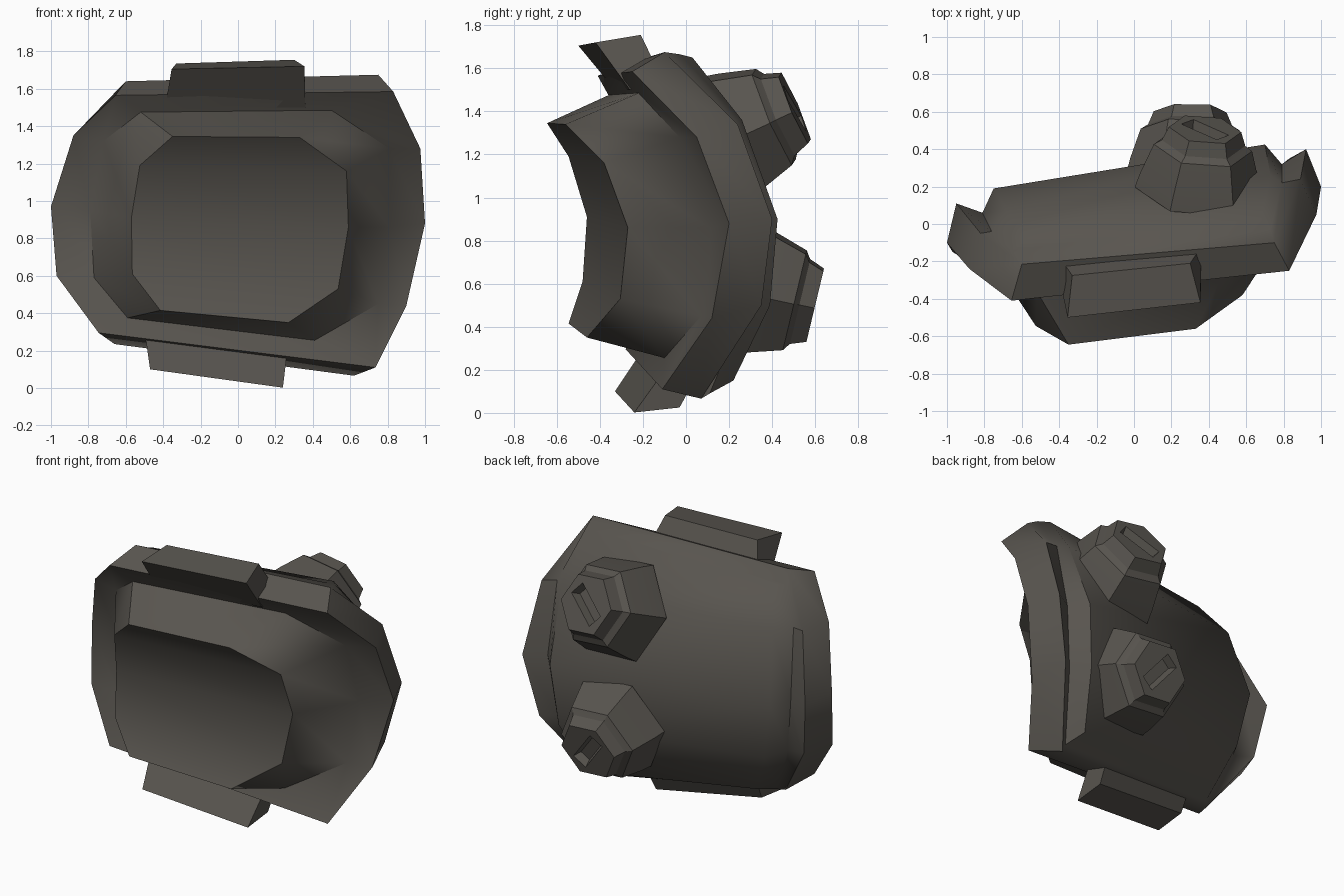
import bpy, bmesh, math
from mathutils import Vector

if "Cube" in bpy.data.objects:
    bpy.data.objects.remove(bpy.data.objects["Cube"])

mat = bpy.data.materials.new("dark_warm_grey")
mat.diffuse_color = (0.098, 0.090, 0.078, 1)
mat.use_nodes = True
mat.node_tree.nodes["Principled BSDF"].inputs["Base Color"].default_value = mat.diffuse_color


def finish(name, bm, angle=30):
    bmesh.ops.recalc_face_normals(bm, faces=bm.faces[:])
    me = bpy.data.meshes.new(name)
    bm.to_mesh(me)
    bm.free()
    ob = bpy.data.objects.new(name, me)
    bpy.context.collection.objects.link(ob)
    me.materials.append(mat)
    bpy.ops.object.select_all(action='DESELECT')
    ob.select_set(True)
    bpy.context.view_layer.objects.active = ob
    bpy.ops.object.shade_smooth_by_angle(angle=math.radians(angle))
    return ob


def bridge(bm, a, b):
    n = len(a)
    for i in range(n):
        bm.faces.new((a[i], a[(i + 1) % n], b[(i + 1) % n], b[i]))


def curved_cap(bm, r):
    # strips from left to right across a ten-point outline
    rows = [(r[0], r[1]), (r[9], r[2]), (r[8], r[3]), (r[7], r[4]), (r[6], r[5])]
    for (a, b), (c, d) in zip(rows, rows[1:]):
        bm.faces.new((a, b, d, c))


# Outlines run clockwise from the upper left corner
pad_face = [(-.35, -.645, 1.345), (.33, -.56, 1.34), (.58, -.38, 1.16), (.59, -.27, .86),
            (.535, -.305, .53), (.27, -.46, .35), (-.415, -.545, .415), (-.565, -.48, .61),
            (-.57, -.46, .91), (-.525, -.545, 1.19)]
pad_base = [(-.52, -.36, 1.475), (.5, -.22, 1.485), (.81, -.03, 1.28), (.81, .11, .86),
            (.75, .07, .45), (.41, -.10, .255), (-.59, -.25, .375), (-.77, -.16, .59),
            (-.79, -.13, .95), (-.72, -.25, 1.32)]
rim_front = [(-.655, -.41, 1.565), (.83, -.25, 1.585), (.975, .05, 1.28), (1, .2, .88),
             (.9, .12, .44), (.735, -.11, .11), (-.745, -.28, .295), (-.97, -.15, .6),
             (-1, -.1, .97), (-.88, -.24, 1.35)]
rim_back = [(-.6, -.215, 1.64), (.75, -.1, 1.675), (.89, .24, 1.34), (.92, .4, .9),
            (.83, .35, .5), (.62, .07, .066), (-.66, -.1, .235), (-.9, .05, .6),
            (-.95, .11, .95), (-.82, -.05, 1.35)]
groove = [(-.65, -.14, 1.575), (.73, -.03, 1.665), (.79, .22, 1.36), (.79, .32, .9),
          (.74, .28, .5), (.63, .11, .09), (-.62, -.07, .24), (-.76, .02, .57),
          (-.81, .06, .93), (-.76, -.04, 1.36)]
back_plate = [(-.57, -.08, 1.58), (.68, .03, 1.65), (.73, .26, 1.36), (.7, .425, .9),
              (.66, .39, .5), (.57, .22, .15), (-.55, .03, .26), (-.68, .15, .55),
              (-.75, .19, .92), (-.68, .07, 1.37)]

# Curved shell: pad, rim, groove and back plate
bm = bmesh.new()
loops = [[bm.verts.new(p) for p in ring]
         for ring in (pad_face, pad_base, rim_front, rim_back, groove, back_plate)]
for a, b in zip(loops, loops[1:]):
    bridge(bm, a, b)
curved_cap(bm, loops[0])
curved_cap(bm, loops[-1])
finish("shell", bm, 50)


# Top and bottom blocks: front outline corners, then back outline corners
def block(name, front, back):
    bm = bmesh.new()
    f = [bm.verts.new(p) for p in front]
    b = [bm.verts.new(p) for p in back]
    bridge(bm, f, b)
    bm.faces.new(f)
    bm.faces.new(b)
    finish(name, bm)


block("top_block",
      [(-.39, -.33, 1.5), (-.355, -.5, 1.705), (.355, -.42, 1.72), (.36, -.26, 1.5)],
      [(-.39, -.19, 1.56), (-.33, -.275, 1.735), (.3, -.21, 1.755), (.36, -.12, 1.57)])
block("bottom_block",
      [(-.5, -.19, .31), (-.47, -.33, .1), (.24, -.24, .002), (.265, -.09, .21)],
      [(-.48, -.04, .3), (-.47, -.12, .125), (.24, -.03, .025), (.25, .05, .17)])


# Six-sided stepped bolts with a rectangular slot in the end
def bolt(name, base, tip, slot_dir):
    base, tip = Vector(base), Vector(tip)
    axis = (tip - base).normalized()
    length = (tip - base).length
    u = Vector((1, 0, 0))
    u = (u - axis * u.dot(axis)).normalized()
    v = axis.cross(u)
    s = Vector(slot_dir)
    turn = math.atan2(s.dot(v), s.dot(u))
    bm = bmesh.new()

    def point(h, x, y, rot):
        c, d = math.cos(rot), math.sin(rot)
        return bm.verts.new(base + axis * h * length
                            + u * (x * c - y * d) + v * (x * d + y * c))

    def hexagon(h, r):
        return [point(h, r * math.cos(i * math.pi / 3), r * math.sin(i * math.pi / 3),
                      math.radians(4)) for i in range(6)]

    def slot(h, x, y):
        corners = [(x, y), (0, y), (-x, y), (-x, -y), (0, -y), (x, -y)]
        first = round((turn + math.pi / 6) / (math.pi / 3))
        return [point(h, *corners[(i - first) % 6], turn) for i in range(6)]

    rings = [hexagon(h, r) for h, r in
             ((-.3, .34), (0, .32), (.62, .265), (.68, .24), (.72, .225), (1, .195))]
    rings += [slot(1, .125, .05), slot(.8, .11, .035)]
    for a, b in zip(rings, rings[1:]):
        bridge(bm, a, b)
    bm.faces.new(rings[0])
    bm.faces.new(rings[-1])
    finish(name, bm, 20)


bolt("upper_bolt", (.35, .25, 1.305), (.38, .505, 1.415), (.24, -.11, .18))
bolt("lower_bolt", (.3, .35, .56), (.3, .6, .5), (-.6, 0, .8))
